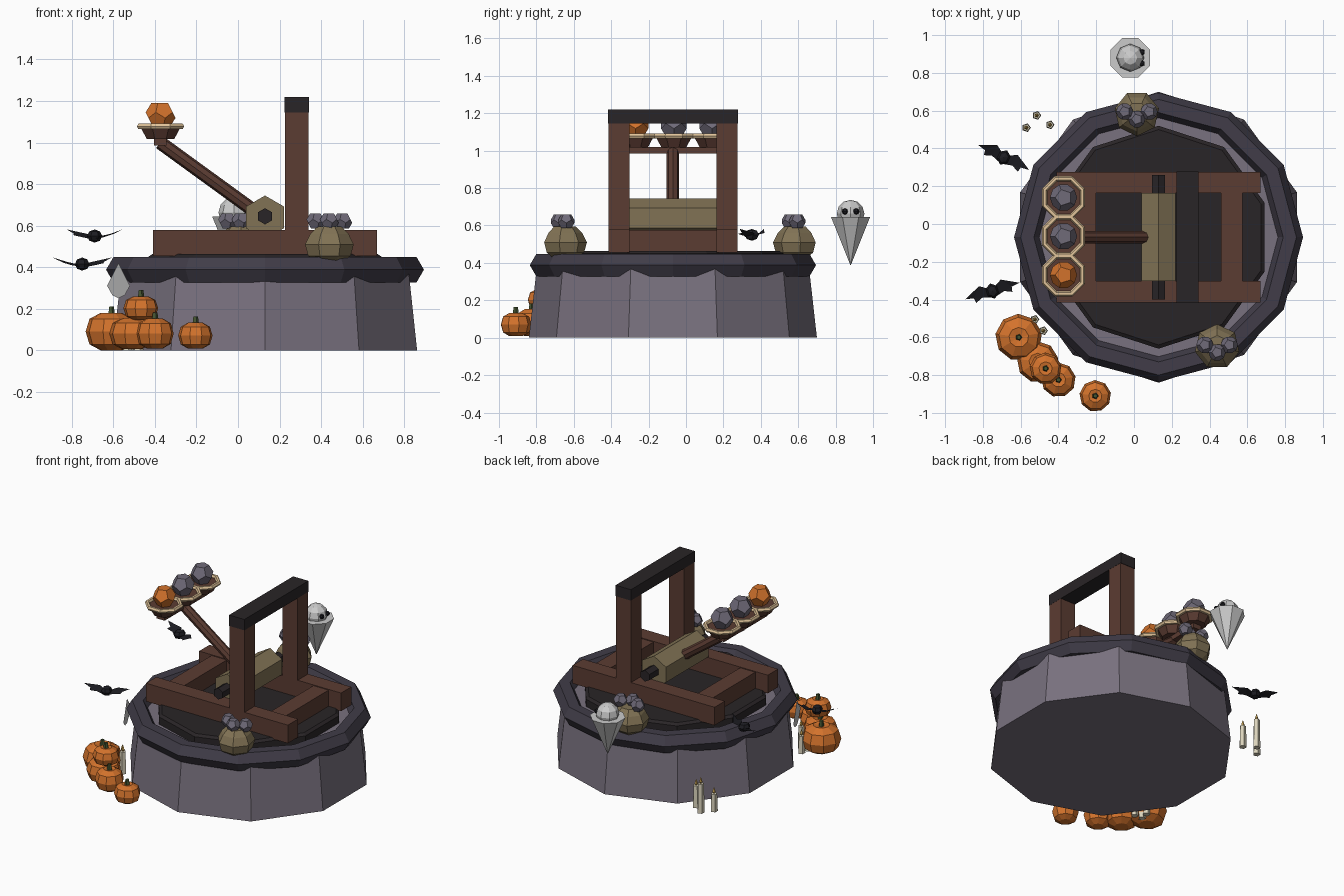
import bpy, bmesh
from math import pi, cos, sin, radians
from mathutils import Vector, Matrix

if "Cube" in bpy.data.objects:
    bpy.data.objects.remove(bpy.data.objects["Cube"])

CX, CY = 0.13, -0.07  # centre of the tower


def material(name, r, g, b):
    m = bpy.data.materials.new(name)
    m.diffuse_color = (r, g, b, 1)
    m.use_nodes = True
    m.node_tree.nodes["Principled BSDF"].inputs["Base Color"].default_value = m.diffuse_color
    return m


STONE = material("stone", .19, .165, .21)
TRIM = material("trim", .052, .046, .065)
DARK = material("dark_metal", .022, .018, .02)
WOOD = material("wood", .105, .045, .032)
ROPE = material("burlap", .22, .17, .09)
CREAM = material("cream", .75, .55, .32)
ROCK = material("rock", .16, .145, .19)
ORANGE = material("orange", .65, .17, .025)
GREEN = material("stem_green", .06, .09, .03)
WHITE = material("ghost_white", .75, .78, .76)
WAX = material("wax", .7, .65, .5)
FLAME = material("flame", .8, .5, .12)
BLACK = material("black", .012, .012, .016)


def finish(name, bm, mat, matrix=Matrix()):
    bmesh.ops.recalc_face_normals(bm, faces=bm.faces)
    me = bpy.data.meshes.new(name)
    bm.to_mesh(me)
    bm.free()
    me.materials.append(mat)
    ob = bpy.data.objects.new(name, me)
    ob.matrix_world = matrix
    bpy.context.collection.objects.link(ob)
    return ob


def box(name, x, y, z, mat):
    bm = bmesh.new()
    bmesh.ops.create_cube(bm, size=1)
    size = [b - a for a, b in (x, y, z)]
    mid = [(a + b) / 2 for a, b in (x, y, z)]
    bmesh.ops.transform(bm, verts=bm.verts, matrix=Matrix.Translation(mid) @ Matrix.Diagonal((*size, 1)))
    return finish(name, bm, mat)


def lathe(name, profile, n, loc, mat, phase=0, closed=False):
    """Spin (radius, z) points into an n-sided body; capped, or a ring when closed."""
    bm = bmesh.new()
    rings = [[bm.verts.new((r * cos(phase + 2 * pi * i / n), r * sin(phase + 2 * pi * i / n), z))
              for i in range(n)] for r, z in profile]
    pairs = list(zip(rings, rings[1:]))
    if closed:
        pairs.append((rings[-1], rings[0]))
    else:
        bm.faces.new(rings[0])
        bm.faces.new(rings[-1])
    for a, b in pairs:
        for i in range(n):
            j = (i + 1) % n
            bm.faces.new((a[i], a[j], b[j], b[i]))
    return finish(name, bm, mat, Matrix.Translation(loc))


def rod(name, a, b, r, n, mat, phase=0):
    a, b = Vector(a), Vector(b)
    ob = lathe(name, [(r, 0), (r, (b - a).length)], n, (0, 0, 0), mat, phase)
    ob.matrix_world = Matrix.Translation(a) @ (b - a).to_track_quat('Z', 'Y').to_matrix().to_4x4()
    return ob


def ring(name, major, minor, n, sides, loc, mat, phase=0):
    prof = [(major + minor * cos(2 * pi * k / sides), minor * sin(2 * pi * k / sides)) for k in range(sides)]
    return lathe(name, prof, n, loc, mat, phase, closed=True)


def stone_ball(name, loc, r, mat):
    """Dodecahedron: hull of the face centres of an icosahedron."""
    ico = bmesh.new()
    bmesh.ops.create_icosphere(ico, subdivisions=1, radius=1)
    bm = bmesh.new()
    for f in ico.faces:
        bm.verts.new(f.calc_center_median().normalized() * r)
    ico.free()
    bmesh.ops.convex_hull(bm, input=bm.verts)
    bmesh.ops.dissolve_limit(bm, angle_limit=.05, verts=bm.verts, edges=bm.edges)
    return finish(name, bm, mat, Matrix.Translation(loc))


def ball(name, loc, r, mat, u=8, v=6):
    bm = bmesh.new()
    bmesh.ops.create_uvsphere(bm, u_segments=u, v_segments=v, radius=r)
    return finish(name, bm, mat, Matrix.Translation(loc))


# Round stone tower, rim and dark platform
lathe("tower", [(.77, 0), (.725, .40)], 10, (CX, CY, 0), STONE, pi / 2)
ring("tower_rim", .695, .07, 12, 6, (CX, CY, .388), TRIM)
lathe("platform", [(.59, .40), (.59, .45), (.57, .464)], 10, (CX, CY, 0), DARK, pi / 2)

# Timber frame: rails, cross beams, posts, top bar
for side, y in (("front", (-.415, -.303)), ("back", (.163, .275))):
    box(f"{side}_rail", (-.41, .67), y, (.455, .58), WOOD)
    box(f"{side}_post", (.226, .34), y, (.46, 1.145), WOOD)
for side, x in (("left", (-.315, -.20)), ("right", (.46, .575))):
    box(f"{side}_cross_beam", x, (-.31, .17), (.455, .575), WOOD)
box("top_bar", (.225, .341), (-.418, .278), (1.145, 1.22), DARK)

# Rope roller, axle and throwing arm
rod("rope_roller", (CX, -.303, .64), (CX, .163, .64), .105, 6, ROPE, pi / 2)
rod("axle", (CX, -.40, .645), (CX, .26, .645), .039, 6, DARK, pi / 2)
rod("throwing_arm", (CX - .03, CY, .655), (-.375, CY, 1.0), .033, 8, WOOD)
box("bowl_bar", (-.405, -.345), (-.305, .165), (.985, 1.02), WOOD)

# Three bowls with rims and shots
for i, (y, mat) in enumerate(((.14, ROCK), (-.065, ROCK), (-.27, ORANGE))):
    lathe(f"bowl_{i}", [(.072, 1.018), (.105, 1.075)], 8, (-.373, y, 0), WOOD, pi / 8)
    ring(f"bowl_rim_{i}", .108, .015, 8, 6, (-.373, y, 1.078), CREAM, pi / 8)
    stone_ball(f"shot_{i}", (-.373, y, 1.132), .073, mat)

# Sacks of stones on the rim
for i, (x, y) in enumerate(((.44, -.65), (.015, .585))):
    lathe(f"sack_{i}", [(.065, .425), (.105, .455), (.12, .51), (.095, .56), (.06, .595)], 7,
          (x, y, 0), ROPE, pi / 2 * (-1) ** i)
    for k, (dx, dy) in enumerate(((-.065, .01), (0, -.03), (.065, .01))):
        stone_ball(f"sack_{i}_stone_{k}", (x + dx, y + dy, .622), .046, ROCK)

# Pumpkin pile: x, y, base height, radius, height
pumpkins = [(-.61, -.60, 0, .125, .18), (-.51, -.73, .005, .11, .15), (-.40, -.825, .008, .092, .145),
            (-.205, -.91, .008, .084, .125), (-.468, -.765, .145, .085, .115)]
for i, (x, y, z, r, h) in enumerate(pumpkins):
    prof = [(r * a, h * b) for a, b in ((.42, 0), (.85, .16), (1, .5), (.85, .84), (.42, 1), (.1, .95))]
    lathe(f"pumpkin_{i}", prof, 9, (x, y, z), ORANGE, .2)
    lathe(f"pumpkin_stem_{i}", [(.018, h - .01), (.012, h + .03)], 5, (x, y, z), GREEN)

# Candle groups
candles = [(-.57, .51, .12), (-.515, .575, .20), (-.445, .525, .15),
           (-.525, -.505, .12), (-.48, -.565, .15), (-.535, -.56, .10)]
for i, (x, y, h) in enumerate(candles):
    lathe(f"candle_{i}", [(.024, 0), (.02, h)], 5, (x, y, 0), WAX)
    lathe(f"flame_{i}", [(.004, h), (.011, h + .012), (.001, h + .042)], 5, (x, y, 0), FLAME)

# Floating ghost facing right
gx, gy = -.02, .88
lathe("ghost_sheet", [(.002, .39), (.113, .645)], 8, (gx, gy, 0), WHITE, pi / 8)
ball("ghost_head", (gx, gy, .663), .074, WHITE)
for s in (-1, 1):
    ball(f"ghost_eye_{s}", (gx + .062, gy + s * .03, .675), .017, BLACK, 6, 4)

# Bats with mirrored zigzag wings
wing = [(.02, .02, 0), (.06, .045, .01), (.15, 0, .032), (.105, -.008, .01),
        (.10, -.035, .005), (.06, -.018, -.005), (.02, -.03, -.012)]
for i, (x, y, z, turn) in enumerate(((-.69, .352, .55, -26), (-.75, -.355, .415, 17))):
    m = Matrix.Translation((x, y, z)) @ Matrix.Rotation(radians(turn), 4, 'Z')
    body = ball(f"bat_body_{i}", (0, 0, 0), .035, BLACK, 6, 4)
    body.matrix_world = m @ Matrix.Diagonal((1, 1.2, .9, 1))
    bm = bmesh.new()
    for s in (-1, 1):
        f = bm.faces.new([bm.verts.new((s * a, b, c)) for a, b, c in wing])
        bmesh.ops.triangulate(bm, faces=[f])
    finish(f"bat_wings_{i}", bm, BLACK, m)

# Cobweb fan under the rim
bm = bmesh.new()
pts = [(0, .42)] + [(.17 * sin(a), .42 - .17 * cos(a)) for a in [radians(d) for d in (-50, -25, 0, 25, 50)]]
bm.faces.new([bm.verts.new((0, u, z)) for u, z in pts])
finish("cobweb", bm, WHITE, Matrix.Translation((-.575, -.385, 0)) @ Matrix.Rotation(radians(25), 4, 'Z'))
